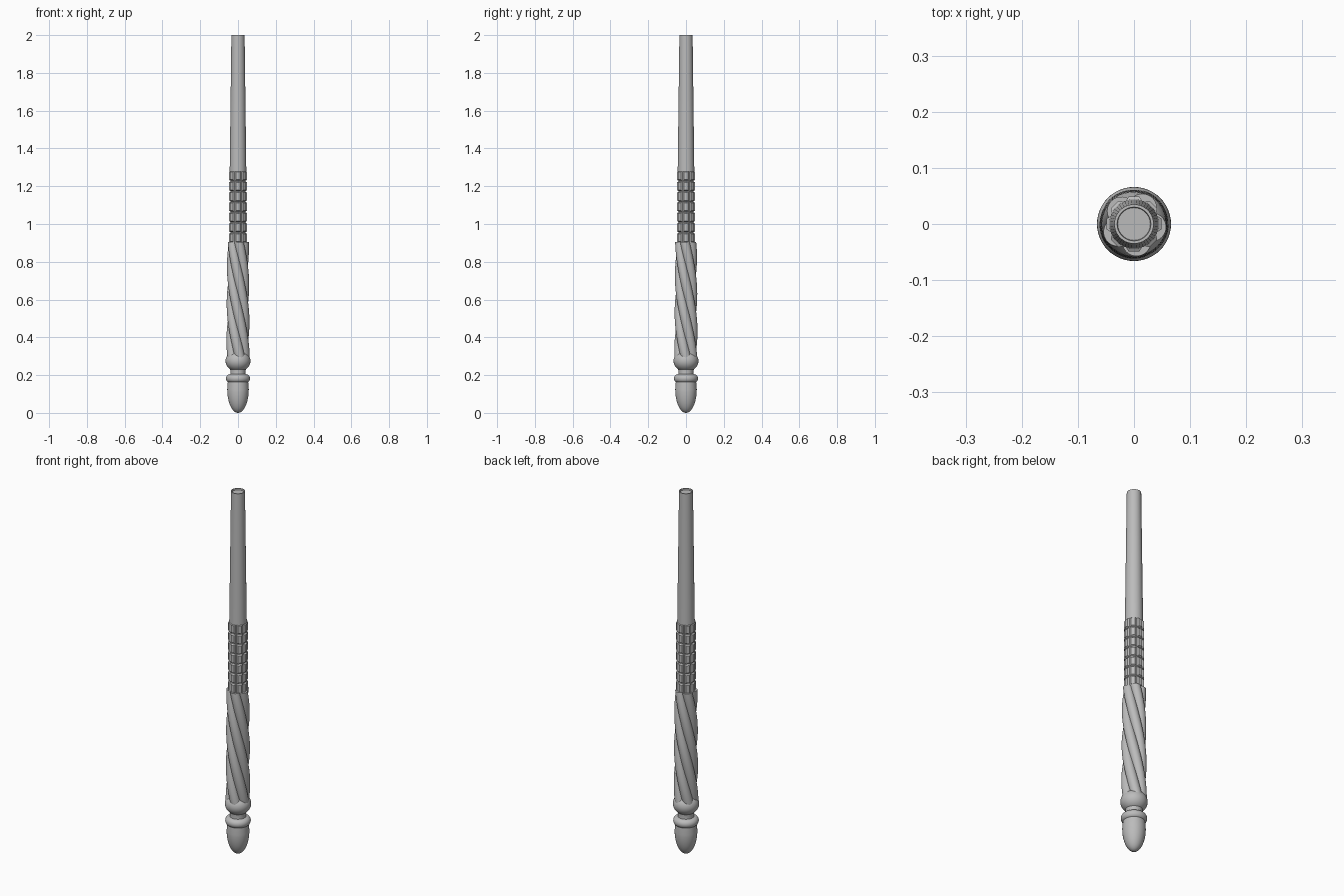
import bpy, bmesh, math
from math import pi, sin, cos

cube = bpy.data.objects.get("Cube")
if cube:
    bpy.data.objects.remove(cube)

gray = bpy.data.materials.new("plain_gray")
gray.use_nodes = True
COLOR = (0.5, 0.5, 0.5, 1)
gray.diffuse_color = COLOR
gray.node_tree.nodes["Principled BSDF"].inputs["Base Color"].default_value = COLOR


def finish(bm, name, smooth=True):
    bmesh.ops.recalc_face_normals(bm, faces=bm.faces)
    mesh = bpy.data.meshes.new(name)
    bm.to_mesh(mesh)
    bm.free()
    mesh.materials.append(gray)
    obj = bpy.data.objects.new(name, mesh)
    bpy.context.collection.objects.link(obj)
    if smooth:
        bpy.ops.object.select_all(action='DESELECT')
        obj.select_set(True)
        bpy.context.view_layer.objects.active = obj
        bpy.ops.object.shade_smooth_by_angle(angle=math.radians(35))
    return obj


def skin(bm, rings):
    """Join rings of points with quads and close both ends."""
    rows = [[bm.verts.new(p) for p in ring] for ring in rings]
    n = len(rows[0])
    for a, b in zip(rows, rows[1:]):
        for i in range(n):
            j = (i + 1) % n
            bm.faces.new((a[i], a[j], b[j], b[i]))
    bm.faces.new(rows[0][::-1])
    bm.faces.new(rows[-1])


def lathe(name, profile, sides=48):
    bm = bmesh.new()
    skin(bm, [[(r * cos(2 * pi * i / sides), r * sin(2 * pi * i / sides), z)
               for i in range(sides)] for r, z in profile])
    return finish(bm, name)


def arc(radius, height, z, start, end, inner=0.0, steps=16):
    """Elliptical profile arc, angles in degrees."""
    pts = []
    for k in range(steps + 1):
        t = math.radians(start + (end - start) * k / steps)
        pts.append((inner + radius * cos(t), z + height * sin(t)))
    return pts


# Rounded butt, collar ring, neck and ball
lathe("end_cap", arc(0.057, 0.125, 0.125, -88, 0) + [(0.054, 0.165)])
lathe("collar_ring", [(0.04, 0.158)] + arc(0.022, 0.023, 0.182, -90, 90, 0.042) + [(0.04, 0.206)])
lathe("neck", [(0.043, 0.19), (0.039, 0.215), (0.043, 0.24)])
lathe("ball", arc(0.066, 0.057, 0.275, -85, 85, steps=24))

# Twisted grip with five rounded strands
STRANDS, PER, LEVELS = 5, 14, 72
BOTTOM, TOP, PITCH = 0.29, 0.905, 0.98
rings = []
for k in range(LEVELS + 1):
    z = BOTTOM + (TOP - BOTTOM) * k / LEVELS
    turn = math.radians(98) + 2 * pi * (TOP - z) / PITCH
    swell = 1 - 0.07 * k / LEVELS
    ring = []
    for i in range(STRANDS * PER):
        u = (i % PER) / PER
        r = swell * (0.046 + 0.016 * sin(pi * u) ** 0.8)
        a = turn + 2 * pi * i / (STRANDS * PER)
        ring.append((r * cos(a), r * sin(a), z))
    rings.append(ring)
bm = bmesh.new()
skin(bm, rings)
finish(bm, "twisted_grip")

# Studded section: eight columns and seven rows of raised blocks
COLS, ROWS, LOW, HIGH = 8, 7, 0.9, 1.282
bm = bmesh.new()
skin(bm, [[(0.044 * cos(2 * pi * (i + 0.5) / COLS), 0.044 * sin(2 * pi * (i + 0.5) / COLS),
            LOW + (HIGH - LOW) * k / ROWS) for i in range(COLS)] for k in range(ROWS + 1)])
bmesh.ops.recalc_face_normals(bm, faces=bm.faces)
cells = [f for f in bm.faces if abs(f.normal.z) < 0.5]
bmesh.ops.inset_individual(bm, faces=cells, thickness=0.003, depth=0)
bmesh.ops.inset_individual(bm, faces=cells, thickness=0.007, depth=0.008)
finish(bm, "studded_section", smooth=False)

# Tapered shaft with a shallow dished tip
lathe("shaft", [(0.044, 1.278), (0.035, 2.0), (0.03, 2.0), (0.029, 1.992)])
